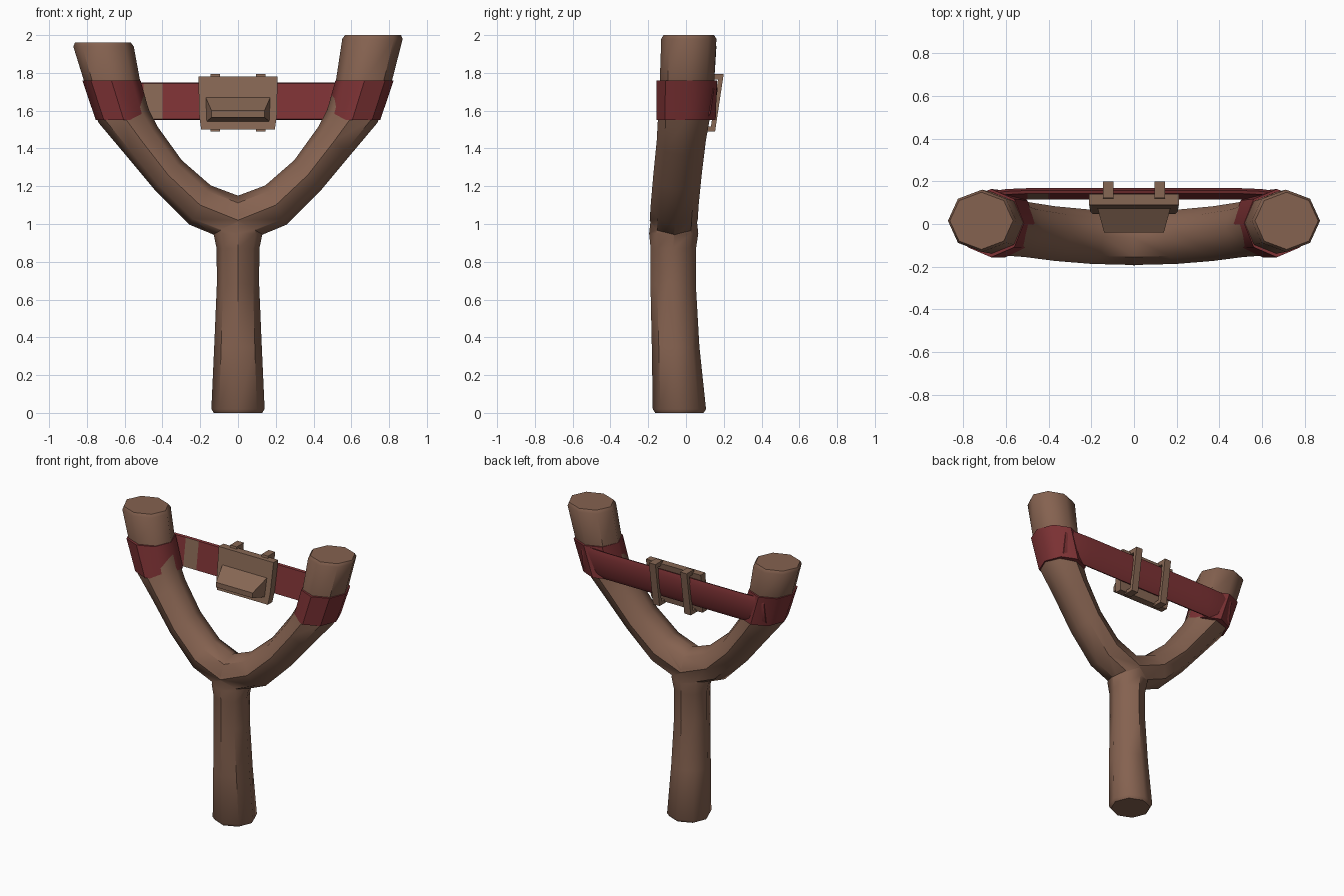
import bpy, bmesh, math

if "Cube" in bpy.data.objects:
    bpy.data.objects.remove(bpy.data.objects["Cube"])


def material(name, rgb):
    m = bpy.data.materials.new(name)
    m.diffuse_color = (*rgb, 1)
    m.use_nodes = True
    m.node_tree.nodes["Principled BSDF"].inputs["Base Color"].default_value = m.diffuse_color
    return m


WOOD = material("brown_wood", (0.235, 0.122, 0.080))
RED = material("red_band", (0.205, 0.032, 0.035))
LEATHER = material("brown_leather", (0.240, 0.135, 0.088))


def loft(name, rings, mats, angle=45):
    """Bridge matching rings of points and cap both ends."""
    bm = bmesh.new()
    vs = [[bm.verts.new(p) for p in r] for r in rings]
    n = len(rings[0])
    for a, b in zip(vs, vs[1:]):
        for i in range(n):
            j = (i + 1) % n
            bm.faces.new((a[i], a[j], b[j], b[i]))
    bm.faces.new(vs[0])
    bm.faces.new(vs[-1])
    bmesh.ops.recalc_face_normals(bm, faces=bm.faces)
    me = bpy.data.meshes.new(name)
    bm.to_mesh(me)
    bm.free()
    ob = bpy.data.objects.new(name, me)
    bpy.context.collection.objects.link(ob)
    for m in mats:
        me.materials.append(m)
    smooth(ob, angle)
    return ob


def smooth(ob, angle):
    bpy.ops.object.select_all(action='DESELECT')
    bpy.context.view_layer.objects.active = ob
    ob.select_set(True)
    bpy.ops.object.shade_smooth_by_angle(angle=math.radians(angle))


def ring(x, y, z, rx, ry, tilt, side=1):
    """Eight-sided ring; tilt turns it from level (0) to upright (90)."""
    t = math.radians(tilt)
    pts = []
    for i in range(8):
        a = i * math.pi / 4
        d = rx * math.cos(a)
        pts.append((side * (x + d * math.cos(t)), y + ry * math.sin(a), z - d * math.sin(t)))
    return pts


# Forked arms: one tube from the left tip through the crotch to the right tip
ARM = [(0.715, 0.015, 2.00, 0.148, 0.134, 0),
       (0.712, 0.015, 1.98, 0.160, 0.146, 0),
       (0.665, 0.005, 1.75, 0.148, 0.144, 0),
       (0.605, -0.01, 1.57, 0.138, 0.138, 14),
       (0.510, -0.025, 1.44, 0.113, 0.130, 42),
       (0.370, -0.045, 1.26, 0.106, 0.128, 47),
       (0.200, -0.060, 1.10, 0.118, 0.127, 62)]
left = [ring(x, y, z - (0.04 if z > 1.9 else 0), rx, ry, t, -1) for x, y, z, rx, ry, t in ARM]
right = [ring(*p) for p in reversed(ARM)]
frame = loft("forked_frame", left + [ring(0, -0.065, 1.02, 0.13, 0.127, 90)] + right, [WOOD])

# Handle, fused with the fork
HANDLE = [(-0.035, 0.00, 0.128), (-0.035, 0.02, 0.141), (-0.055, 0.35, 0.126),
          (-0.068, 0.68, 0.112), (-0.067, 0.87, 0.113), (-0.065, 0.95, 0.130), (-0.065, 1.04, 0.12)]
handle = loft("handle", [ring(0, y, z, r, max(r, 0.12), 0) for y, z, r in HANDLE], [WOOD])
mod = frame.modifiers.new("fuse", 'BOOLEAN')
mod.operation = 'UNION'
mod.object = handle
bpy.context.view_layer.objects.active = frame
bpy.ops.object.modifier_apply(modifier=mod.name)
bpy.data.objects.remove(handle)
smooth(frame, 50)

# Red collars wrapped around both arms
for side, label in ((-1, "left"), (1, "right")):
    loft(label + "_collar", [ring(0.605, 0.000, 1.55, 0.148, 0.157, 0, side),
                             ring(0.670, 0.004, 1.76, 0.154, 0.160, 0, side)], [RED])


def lean(y, z):
    return y + 0.15 * (z - 1.65)


# Elastic strap behind the arms
SECTION = [(0.128, 1.555), (0.128, 1.745), (0.142, 1.75), (0.158, 1.715), (0.158, 1.585), (0.142, 1.55)]
STATIONS = [(-0.70, -0.02), (-0.60, -0.004), (-0.50, 0), (-0.40, 0), (0.40, 0), (0.50, 0), (0.60, -0.004), (0.70, -0.02)]
strap = loft("elastic_strap", [[(x, lean(y + dy, z), z) for y, z in SECTION] for x, dy in STATIONS], [RED, LEATHER])
for f in strap.data.polygons:  # leather lining patch on the front
    if f.normal.y < -0.8 and -0.5 < f.center.x < -0.4:
        f.material_index = 1


def block(name, levels):
    """Box lofted through levels of (z, half width or x range, y0, y1)."""
    return loft(name, [[(x0, y0, z), (x1, y0, z), (x1, y1, z), (x0, y1, z)]
                       for z, x0, x1, y0, y1 in levels], [LEATHER], 30)


# Pouch plate
block("pouch_plate", [(z, -w, w, lean(0.07, z), lean(0.12, z))
                      for z, w in ((1.50, 0.195), (1.57, 0.205), (1.78, 0.21))])
# Sloping lip on the front of the pouch
loft("pouch_lip", [[(-w, y, z0), (w, y, z0), (w, y, z1), (-w, y, z1)]
                   for w, y, z0, z1 in ((0.175, 0.09, 1.535, 1.68), (0.14, -0.04, 1.565, 1.60))],
     [LEATHER], 30)
# Two loops holding the strap: rear bar with ends folded over the plate
for side, label in ((-1, "left"), (1, "right")):
    x0, x1 = side * 0.12 - 0.025, side * 0.12 + 0.025
    block(label + "_loop", [(z, x0, x1, lean(0.152, z), lean(0.178, z)) for z in (1.49, 1.795)])
    for end, z0, z1 in (("top", 1.765, 1.795), ("bottom", 1.49, 1.515)):
        block(label + "_loop_" + end, [(z, x0, x1, lean(0.10, z), lean(0.165, z)) for z in (z0, z1)])
